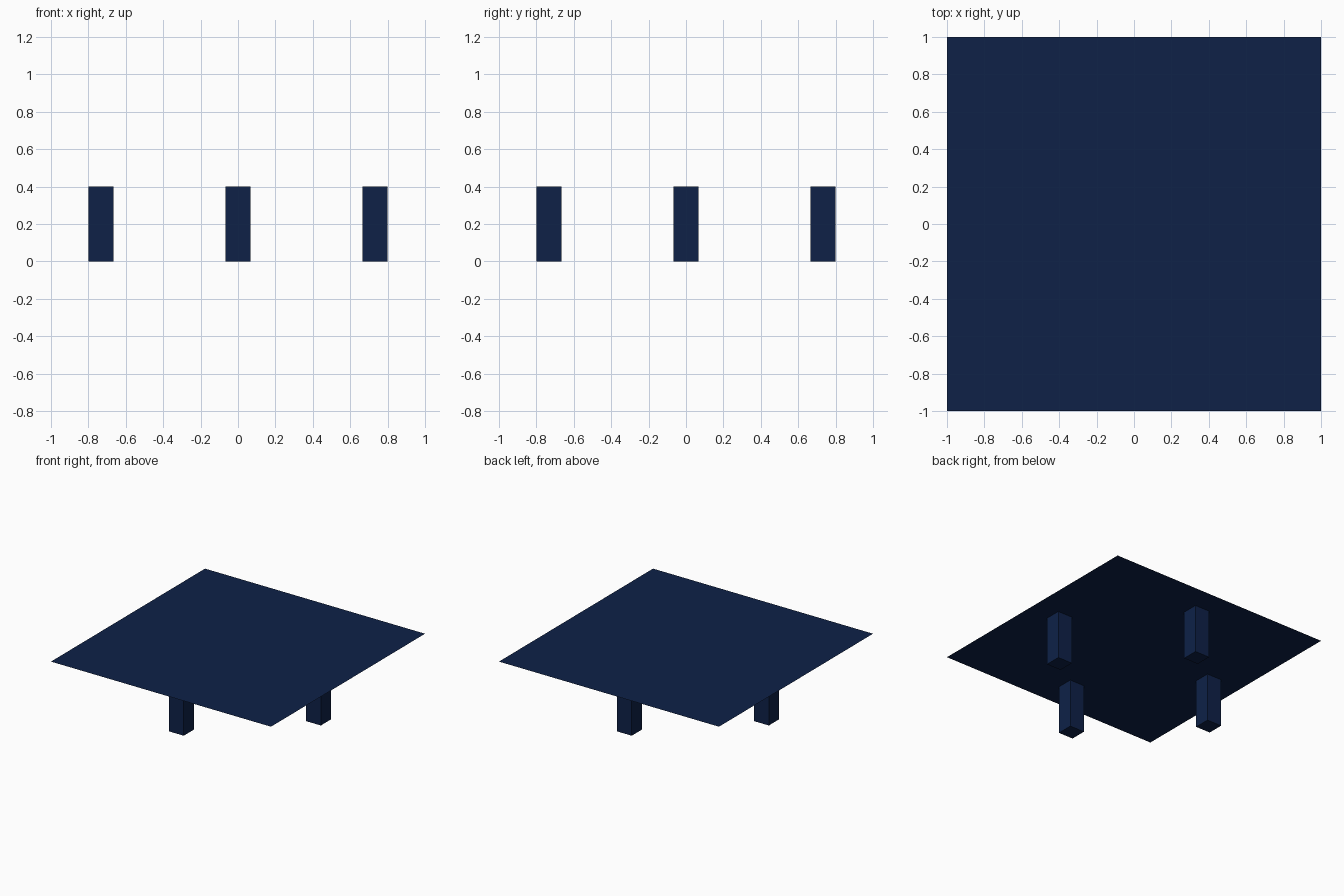
import bpy, bmesh
from mathutils import Matrix, Vector

if "Cube" in bpy.data.objects:
    bpy.data.objects.remove(bpy.data.objects["Cube"])

HEIGHT = 0.4
LEG = 2 / 15          # leg width
OFFSET = 0.8 - LEG / 2  # leg centre distance from the middle

navy = bpy.data.materials.new("navy_blue")
navy.diffuse_color = (0.0044, 0.0152, 0.064, 1)
navy.use_nodes = True
navy.node_tree.nodes["Principled BSDF"].inputs["Base Color"].default_value = navy.diffuse_color


def add_object(name, bm):
    mesh = bpy.data.meshes.new(name)
    bm.to_mesh(mesh)
    bm.free()
    mesh.materials.append(navy)
    obj = bpy.data.objects.new(name, mesh)
    bpy.context.collection.objects.link(obj)
    return obj


# Paper-thin square top
bm = bmesh.new()
bmesh.ops.create_grid(bm, x_segments=1, y_segments=1, size=1,
                      matrix=Matrix.Translation((0, 0, HEIGHT)))
add_object("table_top", bm)


# Square legs, one under the middle of each side; the top closes them
def add_leg(name, x, y):
    bm = bmesh.new()
    bmesh.ops.create_cube(bm, size=1)
    bmesh.ops.scale(bm, vec=Vector((LEG, LEG, HEIGHT)), verts=bm.verts)
    bmesh.ops.translate(bm, vec=Vector((x, y, HEIGHT / 2)), verts=bm.verts)
    bm.normal_update()
    caps = [f for f in bm.faces if f.normal.z > 0.9]
    bmesh.ops.delete(bm, geom=caps, context='FACES_ONLY')
    add_object(name, bm)


for side, dx, dy in (("front", 0, -1), ("back", 0, 1), ("left", -1, 0), ("right", 1, 0)):
    add_leg(side + "_leg", dx * OFFSET, dy * OFFSET)
